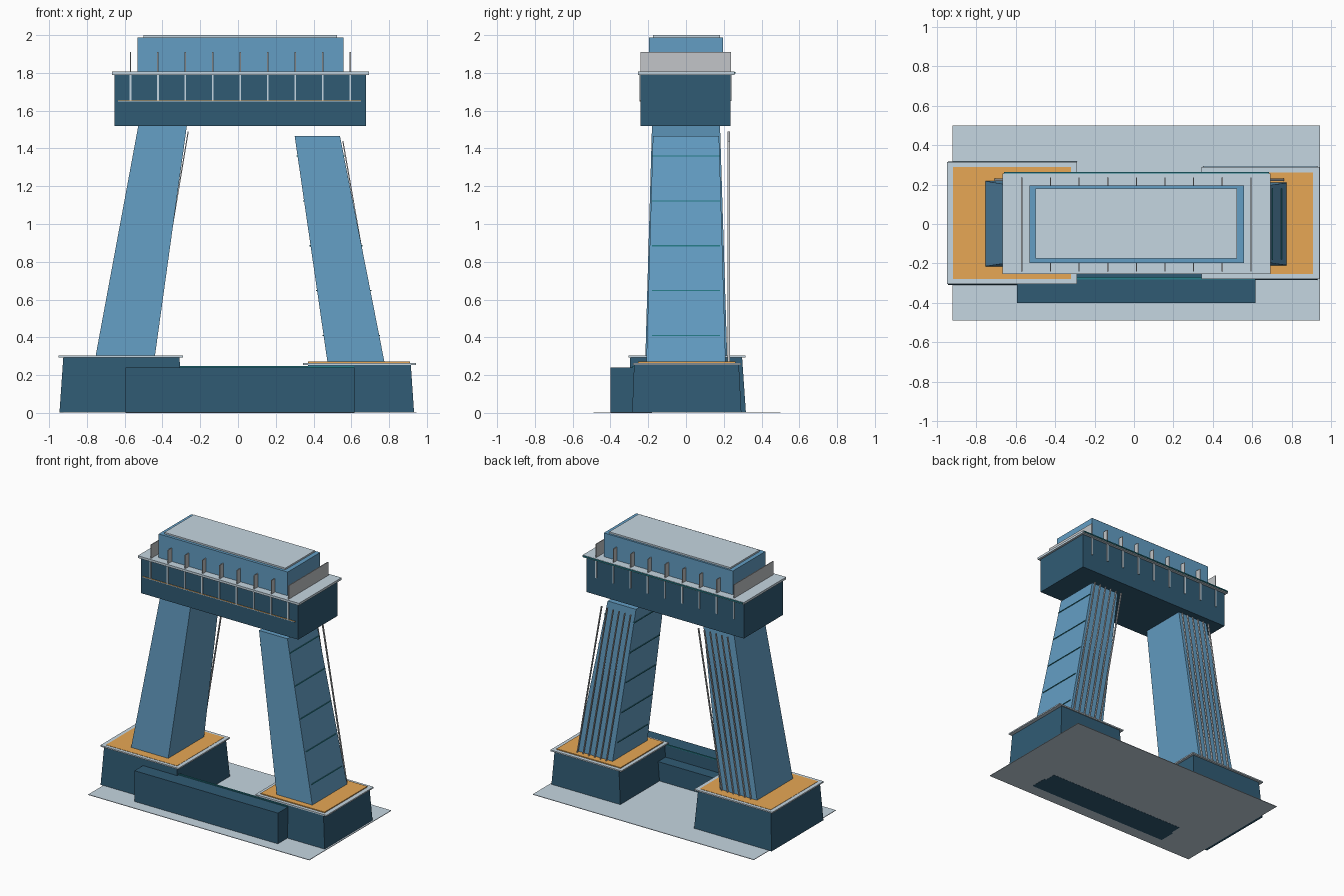
import bpy
import bmesh

if "Cube" in bpy.data.objects:
    bpy.data.objects.remove(bpy.data.objects["Cube"], do_unlink=True)


def material(name, rgb):
    m = bpy.data.materials.new(name)
    m.use_nodes = True
    col = (*rgb, 1)
    m.diffuse_color = col
    bsdf = next(n for n in m.node_tree.nodes if n.type == 'BSDF_PRINCIPLED')
    bsdf.inputs["Base Color"].default_value = col
    return m


BLUE = material("steel_blue", (.125, .34, .55))
NAVY = material("dark_slate_blue", (.030, .105, .175))
PALE = material("pale_blue_grey", (.56, .67, .75))
GREY = material("light_grey", (.54, .56, .58))
OCHRE = material("ochre", (.80, .39, .09))
TEAL = material("dark_teal", (.02, .21, .26))


def frustum(name, mat, low, high, z0, z1):
    """Block between two rectangles given as (x0, x1, y0, y1)."""
    bm = bmesh.new()
    rings = []
    for (x0, x1, y0, y1), z in ((low, z0), (high, z1)):
        corners = ((x0, y0), (x1, y0), (x1, y1), (x0, y1))
        rings.append([bm.verts.new((x, y, z)) for x, y in corners])
    a, b = rings
    bm.faces.new(a[::-1])
    bm.faces.new(b)
    for i in range(4):
        j = (i + 1) % 4
        bm.faces.new((a[i], a[j], b[j], b[i]))
    bmesh.ops.recalc_face_normals(bm, faces=bm.faces[:])
    mesh = bpy.data.meshes.new(name)
    bm.to_mesh(mesh)
    bm.free()
    mesh.materials.append(mat)
    ob = bpy.data.objects.new(name, mesh)
    bpy.context.collection.objects.link(ob)
    return ob


def box(name, mat, x0, x1, y0, y1, z0, z1):
    return frustum(name, mat, (x0, x1, y0, y1), (x0, x1, y0, y1), z0, z1)


def mix(a, b, t):
    return a + (b - a) * t


def tower(side, low, high, z0, z1, rod_top):
    """Leaning tapered leg with a row of thin rods behind."""
    frustum(side + "_tower", BLUE, low, high, z0, z1)
    bottom = (low[0] + low[1]) / 2
    top = (high[0] + high[1]) / 2
    for i in range(6):
        off = -.11 + i * .049
        a, b = bottom + off, top + off
        frustum(f"{side}_rod", GREY, (a - .003, a + .003, .219, .232),
                (b - .003, b + .003, .219, .232), z0, rod_top)


def footing(side, low, high, rim, pad, z, pad_rise):
    """Battered base with an overhanging rim and a coloured pad."""
    frustum(side + "_footing", NAVY, low, high, .003, z - .010)
    box(side + "_footing_rim", PALE, *rim, z - .010, z)
    box(side + "_footing_pad", OCHRE, *pad, z - .002, z + pad_rise)


# ground and front wall
box("ground_plate", PALE, -.923, .945, -.49, .50, .001, .005)
box("front_wall", NAVY, -.595, .617, -.40, -.27, 0, .24)
box("front_wall_trim", TEAL, -.595, .615, -.282, -.27, .24, .247)
box("wall_step", NAVY, -.58, .60, -.27, -.18, 0, .15)

# footings
footing("right", (-.945, -.29, -.309, .317), (-.925, -.31, -.295, .297),
        (-.95, -.29, -.305, .315), (-.92, -.32, -.28, .29), .303, .002)
footing("left", (.35, .932, -.285, .293), (.37, .915, -.275, .28),
        (.343, .943, -.28, .29), (.37, .91, -.255, .262), .264, .007)

# leaning towers
tower("right", (-.754, -.440, -.215, .218), (-.527, -.270, -.18, .18),
      .30, 1.525, 1.49)
left_low, left_high = (.474, .776, -.21, .21), (.30, .54, -.175, .175)
tower("left", left_low, left_high, .266, 1.465, 1.44)

# thin bands across the inner and outer faces of the left tower
for i in range(5):
    z = .41 + i * .2375
    for face in (0, 1):
        x = mix(left_low[face], left_high[face], (z - .266) / 1.199)
        box("left_tower_band", TEAL, x - .005, x + .005,
            -.18, .18, z - .003, z + .003)

# deck
box("deck_box", NAVY, -.653, .677, -.24, .235, 1.52, 1.792)
box("deck_slab", PALE, -.668, .693, -.255, .257, 1.79, 1.807)
box("deck_back_trim", TEAL, -.66, .685, .256, .263, 1.796, 1.805)
box("deck_front_strip", PALE, -.635, .652, -.247, -.24, 1.648, 1.652)
box("deck_front_strip_top", OCHRE, -.635, .652, -.247, -.24, 1.652, 1.654)

# cross plates above the deck, with narrow ribs below on both sides
for i in range(9):
    x = -.57 + i * .1455
    box("cross_plate", GREY, x - .003, x + .003, -.24, .237, 1.80, 1.91)
    for y in (-.243, .238):
        box("deck_rib", PALE, x - .005, x + .005, y - .004, y + .004, 1.65, 1.795)

# upper house
box("upper_house", BLUE, -.532, .558, -.197, .195, 1.80, 1.988)
box("roof_panel", PALE, -.50, .523, -.175, .18, 1.985, 2.0)
